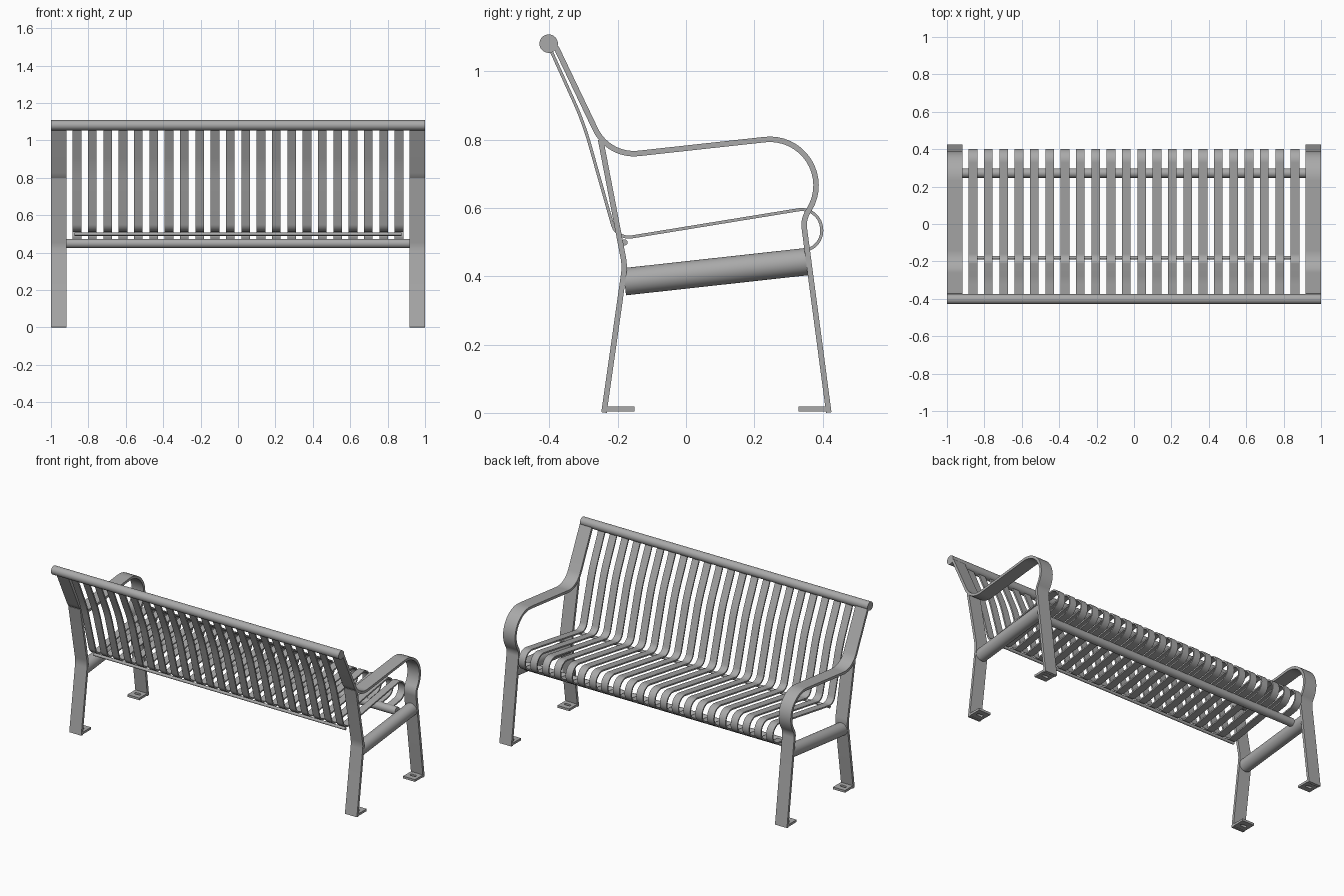
import bpy, bmesh, math
from mathutils import Vector, Matrix

cube = bpy.data.objects.get("Cube")
if cube:
    bpy.data.objects.remove(cube, do_unlink=True)

steel = bpy.data.materials.new("grey_steel")
steel.use_nodes = True
COLOUR = (0.4, 0.4, 0.4, 1)
steel.diffuse_color = COLOUR
steel.node_tree.nodes["Principled BSDF"].inputs["Base Color"].default_value = COLOUR


def finish(bm, name):
    bmesh.ops.recalc_face_normals(bm, faces=bm.faces)
    mesh = bpy.data.meshes.new(name)
    bm.to_mesh(mesh)
    bm.free()
    mesh.materials.append(steel)
    obj = bpy.data.objects.new(name, mesh)
    bpy.context.collection.objects.link(obj)
    bpy.ops.object.select_all(action='DESELECT')
    bpy.context.view_layer.objects.active = obj
    obj.select_set(True)
    bpy.ops.object.shade_smooth_by_angle(angle=math.radians(35))
    return obj


def rounded_path(corners, steps=12):
    """Turn (y, z, radius) corners into a path with filleted bends."""
    pts = [Vector(c[:2]) for c in corners]
    path = [pts[0]]
    for i in range(1, len(pts) - 1):
        p, radius = pts[i], corners[i][2]
        a, b = (pts[i - 1] - p).normalized(), (pts[i + 1] - p).normalized()
        half = a.angle(b) / 2
        centre = p + (a + b).normalized() * radius / math.sin(half)
        start = p + a * radius / math.tan(half) - centre
        end = p + b * radius / math.tan(half) - centre
        sweep = math.atan2(start.x * end.y - start.y * end.x, start.dot(end))
        for k in range(steps + 1):
            path.append(centre + Matrix.Rotation(sweep * k / steps, 2) @ start)
    return path + [pts[-1]]


def flat_bar(name, path, x, width, thick):
    """Sweep a flat rectangular bar along a path in the y-z plane."""
    bm = bmesh.new()
    rings = []
    for i, p in enumerate(path):
        t = (path[min(i + 1, len(path) - 1)] - path[max(i - 1, 0)]).normalized()
        n = Vector((-t.y, t.x)) * thick / 2
        rings.append([bm.verts.new((x + sx * width / 2, p.x + s * n.x, p.y + s * n.y))
                      for sx, s in ((-1, -1), (1, -1), (1, 1), (-1, 1))])
    for r, q in zip(rings, rings[1:]):
        for k in range(4):
            bm.faces.new((r[k], r[k - 1], q[k - 1], q[k]))
    bm.faces.new(rings[0])
    bm.faces.new(rings[-1])
    return finish(bm, name)


def tube(name, a, b, radius, sides=32):
    a, b = Vector(a), Vector(b)
    bm = bmesh.new()
    bmesh.ops.create_cone(
        bm, cap_ends=True, segments=sides, radius1=radius, radius2=radius, depth=(b - a).length,
        matrix=Matrix.Translation((a + b) / 2) @ (b - a).to_track_quat('Z', 'Y').to_matrix().to_4x4())
    return finish(bm, name)


def foot_plate(name, x, y, sides=32):
    """Rectangular plate with a bolt slot."""
    bm = bmesh.new()
    rings = [[], [], [], []]
    for k in range(sides):
        ang = 2 * math.pi * (k + 0.5) / sides + math.pi / sides
        c, s = math.cos(ang), math.sin(ang)
        m = max(abs(c), abs(s))
        outer = (x + FRAME_W / 2 * c / m, y + 0.0425 * s / m)
        inner = (x + 0.009 * c + math.copysign(0.012, c), y + 0.009 * s)
        for ring, (p, z) in zip(rings, ((outer, 0.004), (outer, 0.018), (inner, 0.018), (inner, 0.004))):
            ring.append(bm.verts.new((*p, z)))
    for i in range(4):
        r, q = rings[i], rings[(i + 1) % 4]
        for k in range(sides):
            bm.faces.new((r[k - 1], r[k], q[k], q[k - 1]))
    return finish(bm, name)


FRAME_W, FRAME_X = 0.083, 0.9585

# Side frames: back post, armrest and front leg in one bent bar, plus rear leg
arm_path = rounded_path([(-0.38, 1.07), (-0.227, 0.75, 0.125), (0.503, 0.83, 0.135),
                         (0.343, 0.566, 0.075), (0.418, 0.001)], 16)
rear_path = rounded_path([(-0.24, 0.001), (-0.179, 0.43, 0.15), (-0.25, 0.80)])
for side, sx in (("left", 1), ("right", -1)):
    x = sx * FRAME_X
    flat_bar(f"{side}_arm_and_front_leg", arm_path, x, FRAME_W, 0.016)
    flat_bar(f"{side}_rear_leg", rear_path, x, FRAME_W, 0.016)
    tube(f"{side}_seat_support", (x, -0.18, 0.384), (x, 0.355, 0.443), 0.04)
    foot_plate(f"{side}_front_foot", x, 0.372)
    foot_plate(f"{side}_rear_foot", x, -0.193)

# Cross members
tube("top_rail", (-1, -0.402, 1.081), (1, -0.402, 1.081), 0.027)
tube("front_cross_tube", (-0.918, 0.272, 0.449), (0.918, 0.272, 0.449), 0.025)
tube("rear_cross_rod", (-0.875, -0.18, 0.499), (0.875, -0.18, 0.499), 0.009, 16)

# Bent slats forming the back, seat and front curl
slat_path = rounded_path([(-0.395, 1.06), (-0.30, 0.85, 0.9), (-0.203, 0.508, 0.05),
                          (0.387, 0.604, 0.0585), (0.406, 0.485, 0.0585), (0.268, 0.463)])
COUNT = 22
for i in range(COUNT):
    flat_bar(f"slat_{i + 1}", slat_path, -0.861 + 1.722 * i / (COUNT - 1), 0.046, 0.009)
